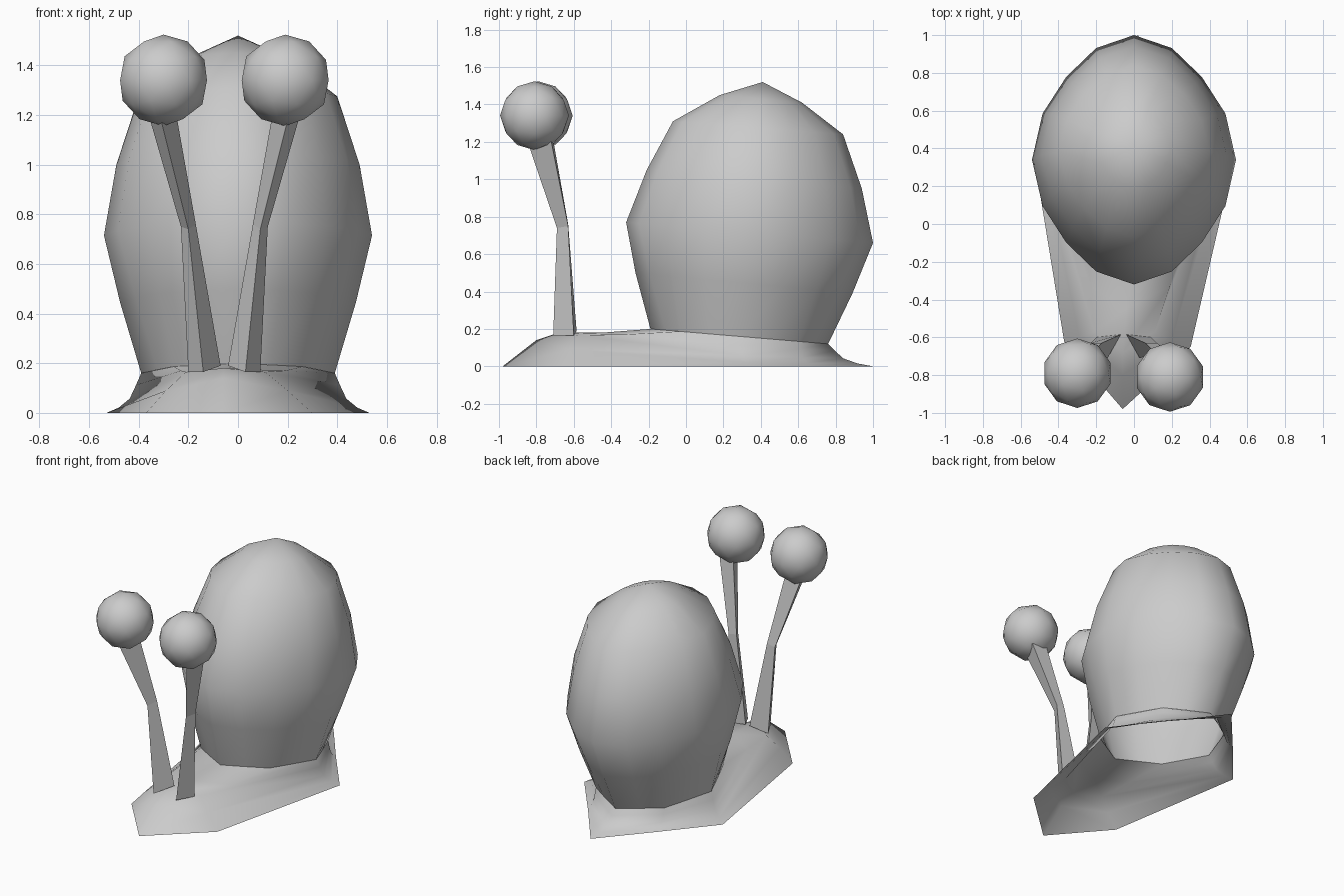
import bpy, bmesh, math
from mathutils import Vector

cube = bpy.data.objects.get("Cube")
if cube:
    bpy.data.objects.remove(cube, do_unlink=True)

GREY = (0.6, 0.6, 0.6, 1)
grey = bpy.data.materials.new("plain grey")
grey.use_nodes = True
grey.diffuse_color = GREY
grey.node_tree.nodes["Principled BSDF"].inputs["Base Color"].default_value = GREY


def loft(name, rings, tip=None, smooth=True):
    """Skin closed rings (counter-clockwise, bottom to top), optionally ending in a tip."""
    bm = bmesh.new()
    rows = [[bm.verts.new(p) for p in ring] for ring in rings]
    n = len(rows[0])
    for low, high in zip(rows, rows[1:]):
        for i in range(n):
            j = (i + 1) % n
            bm.faces.new((low[i], low[j], high[j], high[i]))
    if tip:
        top = bm.verts.new(tip)
        for i in range(n):
            bm.faces.new((rows[-1][i], rows[-1][(i + 1) % n], top))
    for f in bm.faces:
        f.smooth = smooth
    mesh = bpy.data.meshes.new(name)
    bm.to_mesh(mesh)
    bm.free()
    mesh.materials.append(grey)
    obj = bpy.data.objects.new(name, mesh)
    bpy.context.collection.objects.link(obj)
    return obj


# Shell: tilted rings as (y front, y back, z front, z back, half width, roundness)
SHELL = [(-.19, .76, .20, .12, .39, .90), (-.27, .89, .50, .39, .475, .94),
         (-.32, 1.0, .77, .66, .54, .97), (-.21, .94, 1.05, .95, .49, .97),
         (-.07, .84, 1.31, 1.24, .40, .96), (.18, .62, 1.45, 1.41, .20, .94)]


def shell_ring(y0, y1, z0, z1, half, roundness, n=16):
    ring = []
    for i in range(n):
        a = math.tau * i / n
        k = roundness if i % 2 else (.94 if i % 4 else 1)
        s = math.sin(a) * k
        t = (s + 1) / 2
        ring.append((half * math.cos(a) * k, y0 + (y1 - y0) * t, z0 + (z1 - z0) * t))
    return ring


loft("shell", [shell_ring(*r) for r in SHELL], (0, .41, 1.52))

# Body: columns run from the kite-shaped sole up to the shell opening
SOLE = [(.53, .34), (.27, .67), (.02, 1), (-.26, .68),
        (-.53, .36), (-.37, -.62), (-.06, -.98), (.30, -.65)]
HEAD = {5: [(-.29, -.60, .09), (-.21, -.57, .165), (-.23, -.33, .17)],
        6: [(-.06, -.80, .14), (-.06, -.68, .18), (-.04, -.45, .18)],
        7: [(.20, -.62, .09), (.11, -.57, .165), (.19, -.33, .17)]}
FLARE = [(.35, .13), (.67, .36), (.85, .70)]

opening = shell_ring(*SHELL[0])[::2]
columns = []
for i, (x, y) in enumerate(SOLE):
    foot, rim = Vector((x, y, 0)), Vector(opening[i])
    middle = HEAD.get(i)
    if not middle:
        middle = []
        for t, h in FLARE:
            p = foot.lerp(rim, t)
            p.z = rim.z * h
            middle.append(p)
    columns.append([foot, *middle, rim])
loft("body", list(zip(*columns)))

# Eye stalks: bent three-sided tubes, mirrored about the head's own middle
MIDDLE = -.055
STALK = [[(-.04, -.585, .19), (.03, -.71, .165), (.09, -.60, .165)],
         [(.06, -.63, .76), (.09, -.69, .74), (.12, -.63, .75)],
         [(.14, -.71, 1.21), (.20, -.84, 1.18), (.25, -.72, 1.20)]]

for side, label in ((1, "left"), (-1, "right")):
    rings = [[(MIDDLE + side * (x - MIDDLE), y, z) for x, y, z in ring] for ring in STALK]
    if side < 0:
        rings = [ring[::-1] for ring in rings]
    loft(label + "_eye_stalk", rings, smooth=False)

    # Eyeball
    bpy.ops.mesh.primitive_ico_sphere_add(
        subdivisions=2, radius=.184,
        location=(MIDDLE + side * .245, -.80 - side * .01, 1.34))
    eye = bpy.context.object
    eye.name = label + "_eye"
    eye.data.materials.append(grey)
    bpy.ops.object.shade_smooth()
